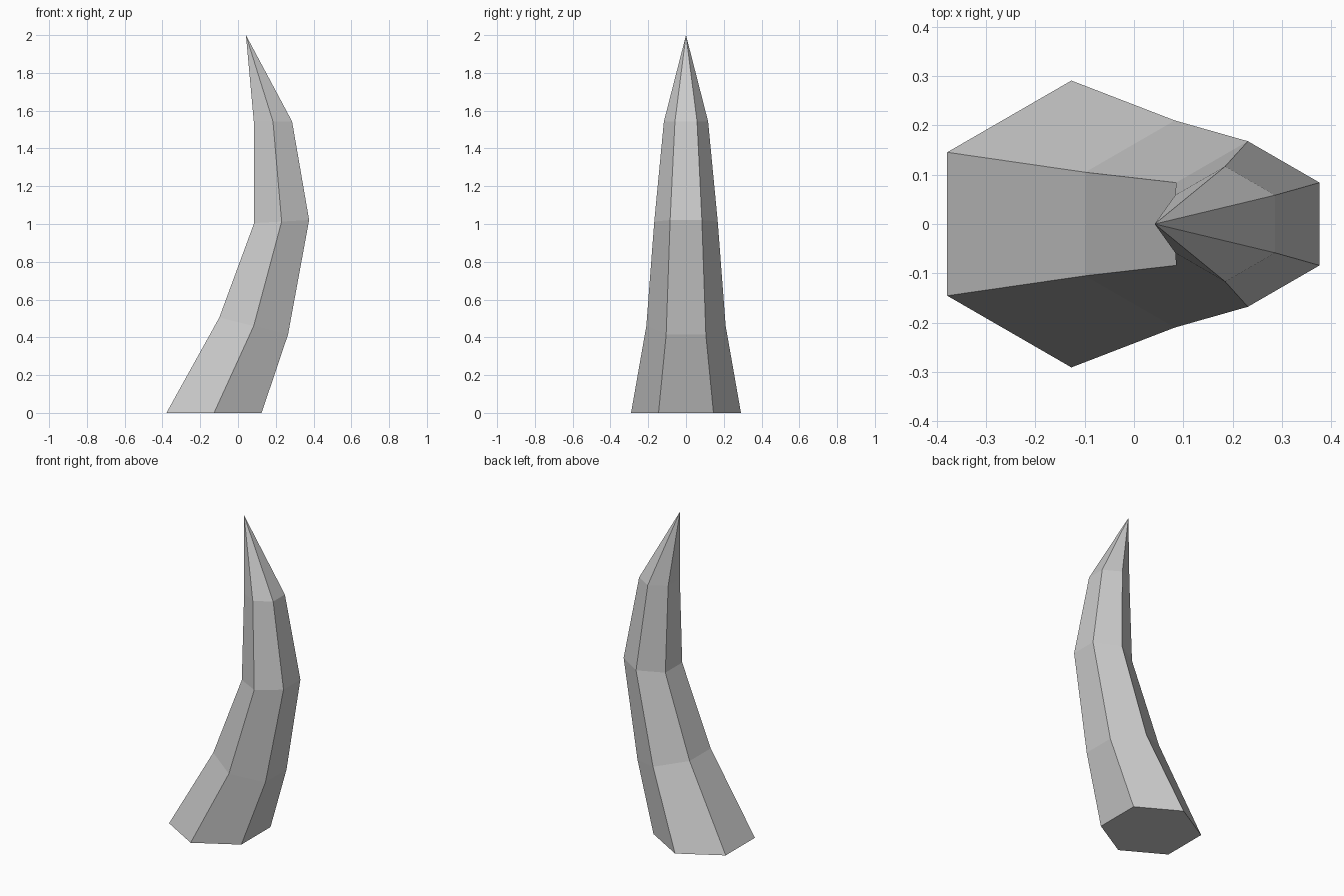
import bpy, bmesh, math

if "Cube" in bpy.data.objects:
    bpy.data.objects.remove(bpy.data.objects["Cube"])

# Horn rings: centre x, centre z, hexagon radius, slope (rise at the right edge)
RINGS = [
    (-0.127, 0.0, 0.291, 0.0),
    (0.083, 0.46, 0.210, -0.045),
    (0.231, 1.013, 0.168, 0.008),
    (0.185, 1.543, 0.117, 0.0),
]
TIP = (0.042, 0, 2.0)

bm = bmesh.new()


def hex_ring(cx, cz, radius, slope):
    verts = []
    for i in range(6):
        a = math.radians(30 + 60 * i)
        c = math.cos(a)
        rise = slope * c / math.cos(math.radians(30))
        verts.append(bm.verts.new((cx + radius * c, radius * math.sin(a), cz + rise)))
    return verts


rings = [hex_ring(*r) for r in RINGS]

# Side panels
for low, high in zip(rings, rings[1:]):
    for i in range(6):
        j = (i + 1) % 6
        bm.faces.new((low[i], low[j], high[j], high[i]))

# Pointed tip and closed base
tip = bm.verts.new(TIP)
for i in range(6):
    bm.faces.new((rings[-1][i], rings[-1][(i + 1) % 6], tip))
bm.faces.new(rings[0][::-1])

bmesh.ops.recalc_face_normals(bm, faces=bm.faces[:])
mesh = bpy.data.meshes.new("horn")
bm.to_mesh(mesh)
bm.free()
bpy.context.collection.objects.link(bpy.data.objects.new("horn", mesh))
